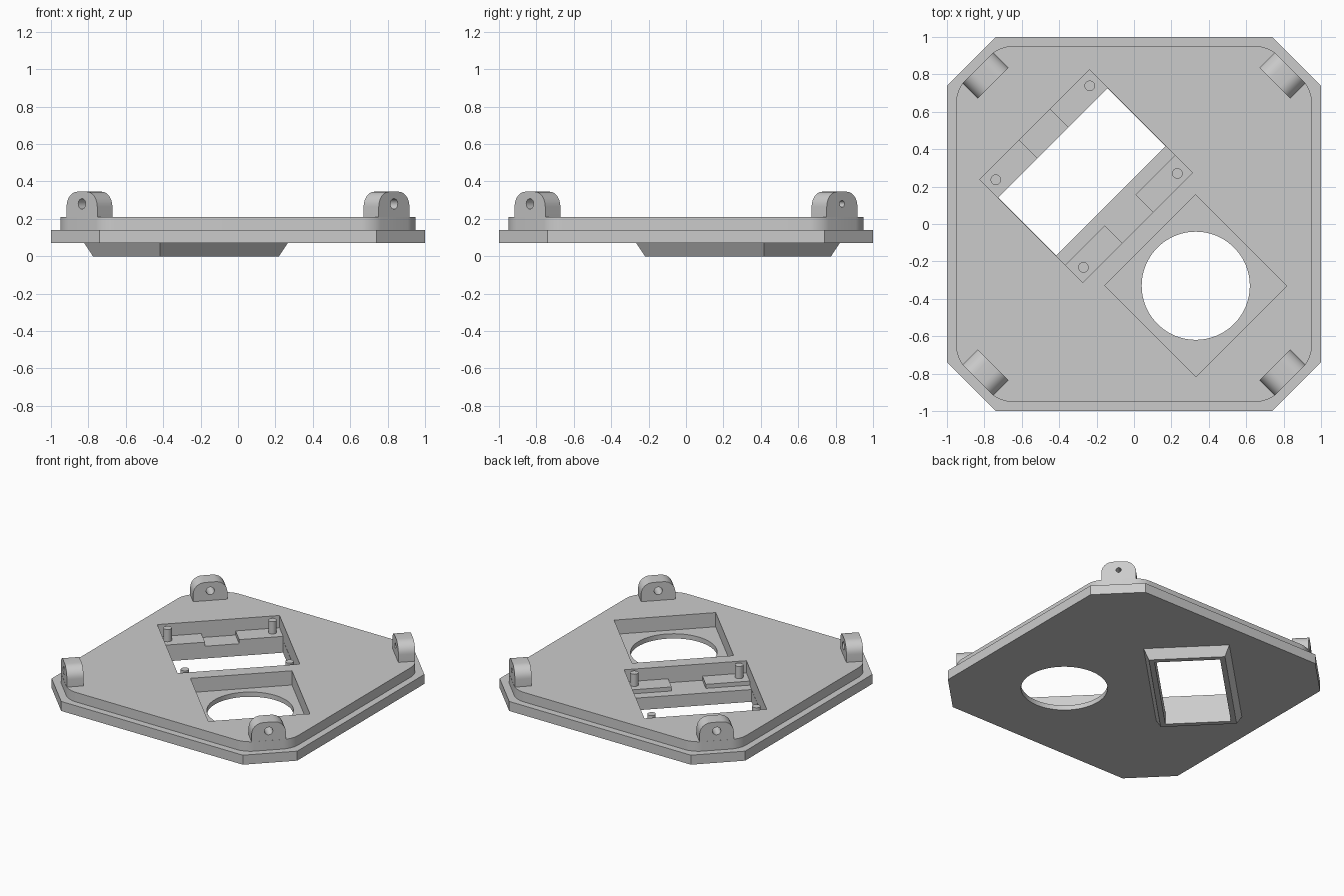
import bpy, bmesh
from math import radians, pi, sin, cos
from mathutils import Matrix

cube = bpy.data.objects.get("Cube")
if cube:
    bpy.data.objects.remove(cube, do_unlink=True)

grey = bpy.data.materials.new("plain grey")
grey.use_nodes = True
COLOUR = (0.6, 0.6, 0.6, 1)
grey.diffuse_color = COLOUR
grey.node_tree.nodes["Principled BSDF"].inputs["Base Color"].default_value = COLOUR

DIAGONAL = Matrix.Rotation(radians(45), 4, 'Z')  # the inner layout is turned 45 degrees
FAR = 0.6


def prism(name, points, z0, z1, matrix=Matrix(), round_width=0, bottom=None):
    """Extrude an outline from z0 to z1; an optional bottom outline gives a taper."""
    bm = bmesh.new()
    low = [bm.verts.new((x, y, z0)) for x, y in (bottom or points)]
    high = [bm.verts.new((x, y, z1)) for x, y in points]
    bm.faces.new(low[::-1])
    bm.faces.new(high)
    n = len(points)
    sides = [bm.faces.new((low[i], low[(i + 1) % n], high[(i + 1) % n], high[i])) for i in range(n)]
    if round_width:
        edges = [e for e in bm.edges if all(f in sides for f in e.link_faces)]
        bmesh.ops.bevel(bm, geom=edges, offset=round_width, segments=6, profile=0.5, affect='EDGES')
    bmesh.ops.transform(bm, matrix=matrix, verts=bm.verts)
    bmesh.ops.recalc_face_normals(bm, faces=bm.faces)
    mesh = bpy.data.meshes.new(name)
    bm.to_mesh(mesh)
    bm.free()
    mesh.materials.append(grey)
    obj = bpy.data.objects.new(name, mesh)
    bpy.context.collection.objects.link(obj)
    return obj


def rect(u0, u1, v0, v1):
    return [(u0, v0), (u1, v0), (u1, v1), (u0, v1)]


def circle(u, v, r, n=48):
    return [(u + r * cos(2 * pi * i / n), v + r * sin(2 * pi * i / n)) for i in range(n)]


def octagon(a, b):
    return [(a, -b), (a, b), (b, a), (-b, a), (-a, b), (-a, -b), (-b, -a), (b, -a)]


def combine(target, other, operation):
    """Apply a boolean and remove the other object."""
    mod = target.modifiers.new("cut", 'BOOLEAN')
    mod.operation, mod.solver, mod.object = operation, 'EXACT', other
    bpy.context.view_layer.objects.active = target
    bpy.ops.object.modifier_apply(modifier=mod.name)
    bpy.data.objects.remove(other, do_unlink=True)


def smooth(obj):
    bpy.ops.object.select_all(action='DESELECT')
    obj.select_set(True)
    bpy.context.view_layer.objects.active = obj
    bpy.ops.object.shade_smooth_by_angle(angle=radians(30))


# Plate with a raised, rounded lip and a tapered window bezel below
plate = prism("cover_plate", octagon(1, 0.74), 0.07, 0.14)
combine(plate, prism("lip", octagon(0.95, 0.72), 0.1, 0.21, round_width=0.06), 'UNION')
bezel = prism("bezel", rect(-0.484, 0.484, 0.104, 0.683), 0, 0.075, DIAGONAL,
              bottom=rect(-0.449, 0.449, 0.139, 0.648))
combine(plate, bezel, 'UNION')

# Window, display pocket, square pocket and round opening
cutters = [
    (rect(-0.414, 0.414, -0.027, 0.752), 0.09),
    (rect(-0.413, 0.413, 0.174, 0.613), -0.1),
    (rect(-0.344, 0.344, -0.811, -0.122), 0.105),
    (circle(0, -0.467, 0.289, 96), -0.1),
]
for outline, floor in cutters:
    combine(plate, prism("cutter", outline, floor, FAR, DIAGONAL), 'DIFFERENCE')
smooth(plate)

# Raised pads with locating pins at both ends of the display pocket
for side, s in (("left", 1), ("right", -1)):
    for end, v0, v1, pin_v in (("rear", 0.613, 0.752, 0.69), ("front", -0.027, 0.104, 0.027)):
        u0, u1 = sorted((s * 0.116, s * 0.414))
        prism(f"{end}_{side}_pad", rect(u0, u1, v0, v1), 0.085, 0.12, DIAGONAL)
        pin = prism(f"{end}_{side}_pin", circle(s * 0.355, pin_v, 0.028, 24), 0.11, 0.21, DIAGONAL)
        smooth(pin)

# Corner lugs: rounded tab outline stood upright, drilled through
HALF, RADIUS, TOP = 0.116, 0.08, 0.345
tab = [(-HALF, 0.2), (HALF, 0.2)]
for sign, start in ((1, 0), (-1, 90)):
    for i in range(9):
        a = radians(start + i * 90 / 8)
        tab.append((sign * (HALF - RADIUS) + RADIUS * cos(a), TOP - RADIUS + RADIUS * sin(a)))
upright = Matrix.Rotation(radians(90), 4, 'X')
lugs = (("rear_left", 45, 0.018), ("rear_right", 135, 0.028),
        ("front_right", 225, 0.028), ("front_left", 315, 0.028))
for corner, angle, hole in lugs:
    place = Matrix.Rotation(radians(angle + 90), 4, 'Z') @ upright
    lug = prism(f"{corner}_lug", tab, 1.066, 1.18, place)
    combine(lug, prism("drill", circle(0, 0.28, hole, 24), 1, 1.3, place), 'DIFFERENCE')
    smooth(lug)
